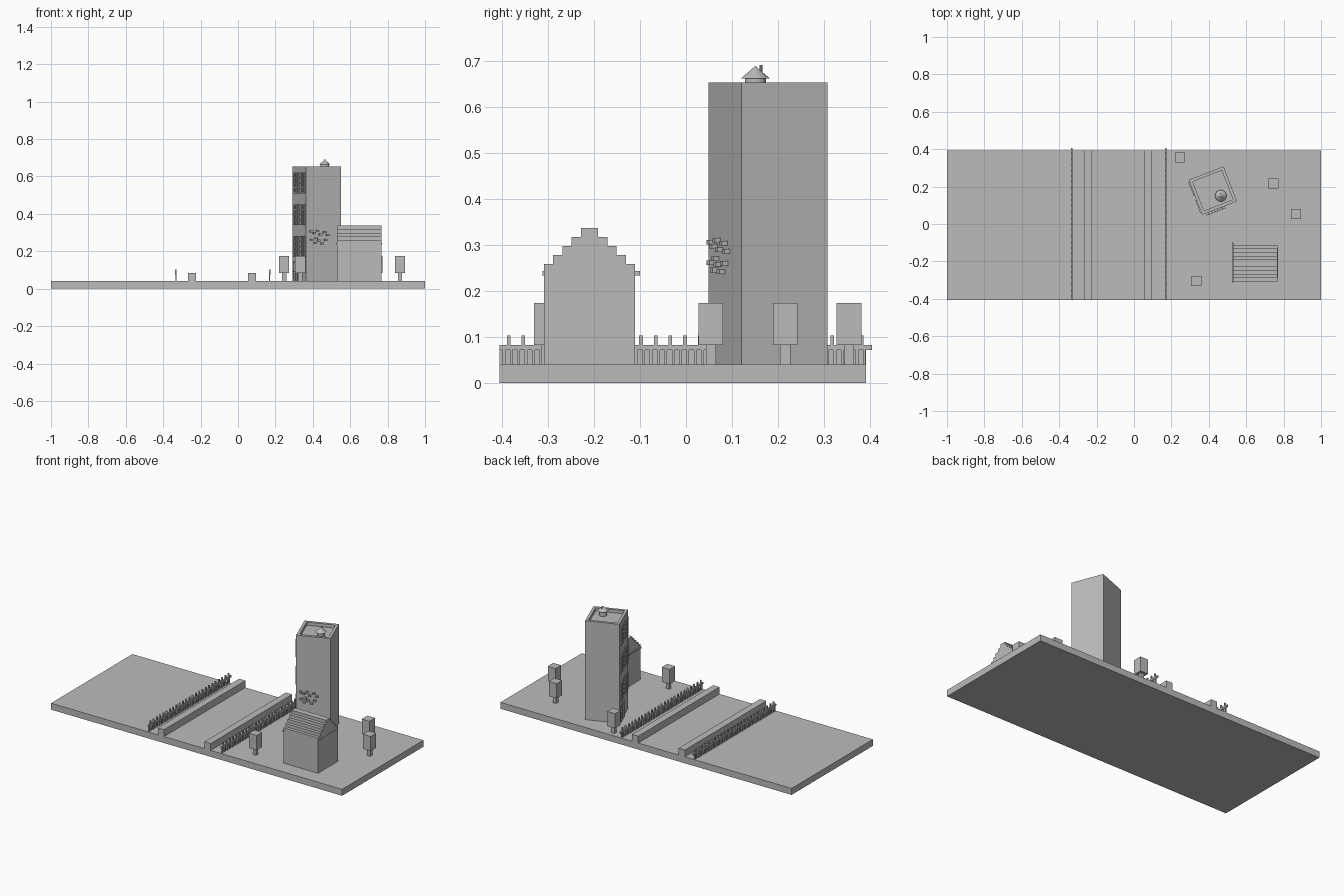
import bpy, bmesh, math
from mathutils import Matrix

if "Cube" in bpy.data.objects:
    bpy.data.objects.remove(bpy.data.objects["Cube"])

grey = bpy.data.materials.new("plain_grey")
grey.diffuse_color = (0.5, 0.5, 0.5, 1)
grey.use_nodes = True
grey.node_tree.nodes["Principled BSDF"].inputs["Base Color"].default_value = grey.diffuse_color
WORLD = Matrix.Identity(4)
TOWER = Matrix.Translation((0.4215, 0.1785, 0)) @ Matrix.Rotation(math.radians(21.1), 4, 'Z')


def add_box(bm, x0, x1, y0, y1, z0, z1):
    m = (Matrix.Translation(((x0 + x1) / 2, (y0 + y1) / 2, (z0 + z1) / 2))
         @ Matrix.Diagonal((x1 - x0, y1 - y0, z1 - z0, 1)))
    return bmesh.ops.create_cube(bm, size=1, matrix=m)['verts']


def finish(name, bm, frame=WORLD):
    me = bpy.data.meshes.new(name)
    bm.to_mesh(me)
    bm.free()
    me.materials.append(grey)
    ob = bpy.data.objects.new(name, me)
    ob.matrix_world = frame
    bpy.context.collection.objects.link(ob)
    return ob


def boxes(name, items, frame=WORLD):
    bm = bmesh.new()
    for b in items:
        add_box(bm, *b)
    return finish(name, bm, frame)


def cone(name, x, y, z0, z1, r0, r1, n=16):
    bm = bmesh.new()
    bmesh.ops.create_cone(bm, cap_ends=True, segments=n, radius1=r0, radius2=r1, depth=z1 - z0,
                          matrix=Matrix.Translation((x, y, (z0 + z1) / 2)))
    return finish(name, bm)


# Ground slab and the two canal kerbs
Y0, Y1, G = -0.406, 0.392, 0.04
boxes("ground_slab", [(-1, 1, Y0, Y1, 0, G)])
boxes("left_kerb", [(-0.267, -0.224, Y0, Y1, G, 0.083)])
boxes("right_kerb", [(0.054, 0.097, Y0, Y1, G, 0.083)])

# Railings: rail, closely spaced legs, taller posts
for name, x in (("left_railing", -0.332), ("right_railing", 0.169)):
    parts = [(x - 0.004, x + 0.004, Y0, 0.405, 0.072, 0.083)]
    for i in range(50):
        y = -0.396 + i * 0.016
        parts.append((x - 0.003, x + 0.003, y - 0.003, y + 0.003, G, 0.072))
    for i in range(25):
        y = -0.386 + i * 0.032
        parts.append((x - 0.004, x + 0.004, y - 0.004, y + 0.004, 0.083, 0.103))
    boxes(name, parts)

# Tower with sunken roof behind a parapet
bm = bmesh.new()
add_box(bm, -0.1, 0.1, -0.1, 0.1, G, 0.654)
bm.normal_update()
top = max(bm.faces, key=lambda f: f.calc_center_median().z)
bmesh.ops.inset_region(bm, faces=[top], thickness=0.024)
low = bmesh.ops.extrude_discrete_faces(bm, faces=[top])['faces'][0]
bmesh.ops.translate(bm, verts=low.verts, vec=(0, 0, -0.02))
finish("tower", bm, TOWER)

# Tower windows: frames with mullions on the canal side
parts = []


def window(y0, y1, z0, z1, cols, rows):
    t, d = 0.006, (-0.106, -0.099)
    for i in range(cols + 1):
        y = y0 + (y1 - y0 - t) * i / cols
        parts.append((*d, y, y + t, z0, z1))
    for j in range(rows + 1):
        z = z0 + (z1 - z0 - t) * j / rows
        parts.append((*d, y0, y1, z, z + t))


for z in (0.17, 0.34, 0.51):
    for y in (-0.085, 0.015):
        window(y, y + 0.07, z, z + 0.112, 3, 4)
boxes("tower_windows", parts, TOWER)
parts = []
window(0.01, 0.09, G, 0.145, 2, 2)
boxes("tower_door_frame", parts, TOWER)

# Loose bricks standing out of the tower front
spots = [(-.072, .306), (-.055, .298), (-.035, .31), (-.02, .29), (.005, .304), (.022, .287),
         (-.07, .262), (-.05, .246), (-.03, .258), (-.01, .242), (.01, .26), (-.045, .27)]
boxes("loose_bricks", [(u - .008, u + .008, -.113, -.098, z - .005, z + .005) for u, z in spots], TOWER)

# Roof tank with conical cap and vent pipe
cone("roof_tank", 0.464, 0.151, 0.632, 0.664, 0.023, 0.023)
cone("tank_cap", 0.464, 0.151, 0.663, 0.690, 0.031, 0.0)
cone("vent_pipe", 0.464, 0.163, 0.664, 0.692, 0.003, 0.003, 8)

# House with stepped roof (one extruded profile)
CY, XA, XB = -0.210, 0.529, 0.766
half = [(0.099, G)]
for i in range(5):
    w, z = 0.099 - 0.020 * i, 0.259 + 0.0197 * i
    half += [(w, z), (w - 0.020 if i < 4 else w, z)]
half = half[:-1]
profile = [(CY + w, z) for w, z in half] + [(CY - w, z) for w, z in reversed(half)]
clean = [p for i, p in enumerate(profile) if i == 0 or p != profile[i - 1]]
bm = bmesh.new()
face = bm.faces.new([bm.verts.new((XA, y, z)) for y, z in clean])
ext = bmesh.ops.extrude_face_region(bm, geom=[face])['geom']
bmesh.ops.translate(bm, verts=[v for v in ext if isinstance(v, bmesh.types.BMVert)], vec=(XB - XA, 0, 0))
bmesh.ops.recalc_face_normals(bm, faces=bm.faces)
finish("stepped_house", bm)
boxes("house_cornice", [(0.524, 0.532, -0.312, -0.100, 0.234, 0.244)])
boxes("gable_band", [(0.764, 0.769, CY - 0.079, CY + 0.079, 0.237, 0.244)])

# Box trees
for i, (x, y) in enumerate([(0.247, 0.355), (0.745, 0.216), (0.866, 0.054), (0.333, -0.304)]):
    boxes(f"tree_trunk_{i}", [(x - .011, x + .011, y - .011, y + .011, G, 0.084)])
    boxes(f"tree_crown_{i}", [(x - .027, x + .027, y - .027, y + .027, 0.083, 0.174)])
